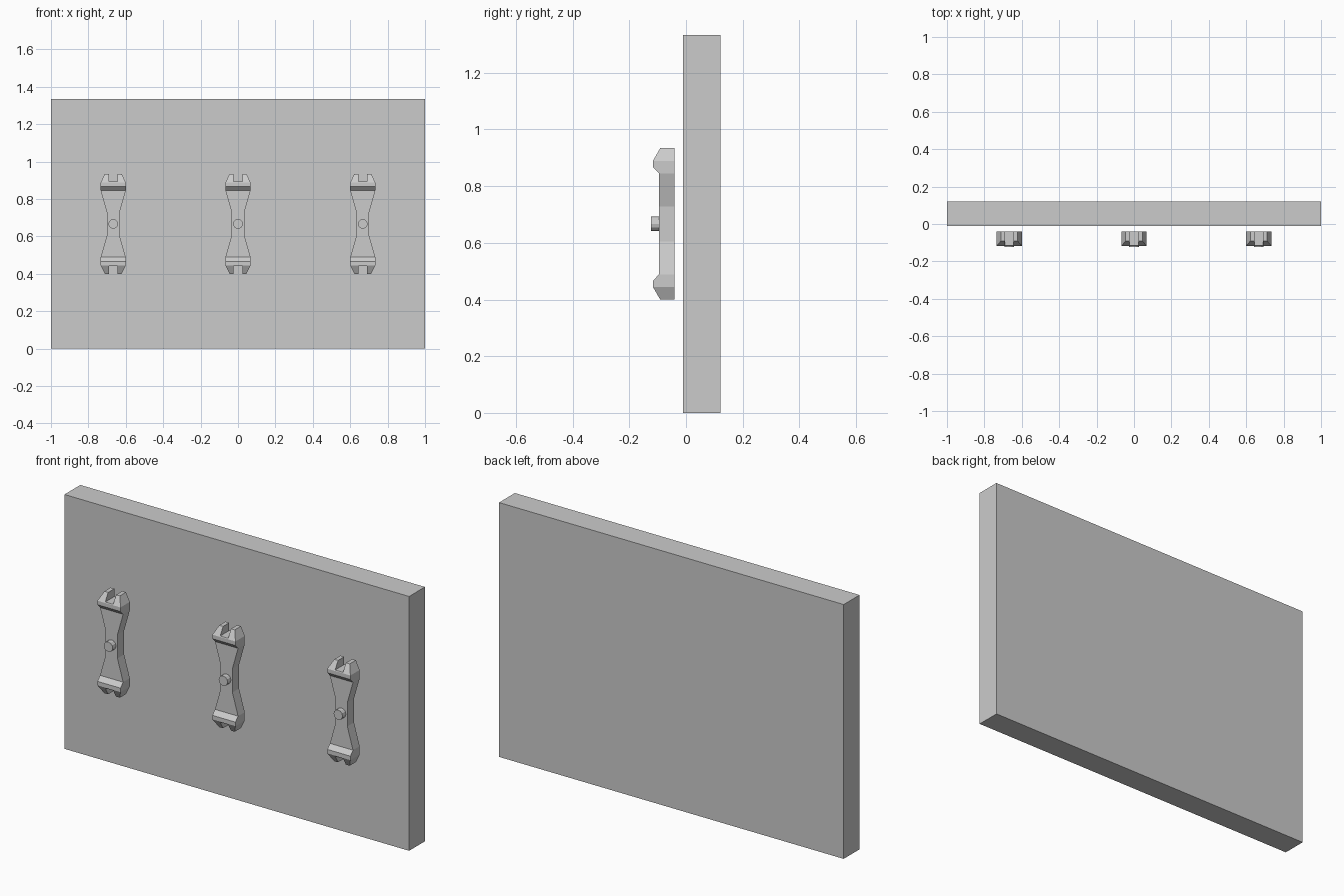
import bpy, bmesh
from math import radians
from mathutils import Matrix, Vector

if "Cube" in bpy.data.objects:
    bpy.data.objects.remove(bpy.data.objects["Cube"])

MID_Z = 0.667


def link(name, bm):
    bmesh.ops.recalc_face_normals(bm, faces=bm.faces)
    me = bpy.data.meshes.new(name)
    bm.to_mesh(me)
    bm.free()
    ob = bpy.data.objects.new(name, me)
    bpy.context.collection.objects.link(ob)
    return ob


def prism(name, points, offset):
    bm = bmesh.new()
    face = bm.faces.new([bm.verts.new(p) for p in points])
    ext = bmesh.ops.extrude_face_region(bm, geom=[face])
    verts = [v for v in ext["geom"] if isinstance(v, bmesh.types.BMVert)]
    bmesh.ops.translate(bm, verts=verts, vec=Vector(offset))
    return link(name, bm)


# Wall panel
bm = bmesh.new()
bmesh.ops.create_cube(bm, size=1, matrix=Matrix.Translation((0, 0.0555, MID_Z))
                      @ Matrix.Diagonal((2, 0.131, 1.334, 1)))
link("wall_panel", bm)

# Cleat front outline: one quarter (slot, prong, flare, waist), mirrored around
quarter = [(0.023, 0.226), (0.023, 0.267), (0.045, 0.267),
           (0.067, 0.222), (0.067, 0.178), (0.034, 0.062)]
right = quarter + [(x, -z) for x, z in reversed(quarter)]
outline = right + [(-x, -z) for x, z in right]
cleat = prism("cleat", [(x, -0.2, z) for x, z in outline], (0, 0.3, 0))

# Cleat side profile: raised heads at both ends
half = [(-0.04, 0.267), (-0.091, 0.267), (-0.117, 0.222),
        (-0.117, 0.201), (-0.095, 0.178)]
side = half + [(y, -z) for y, z in reversed(half)]
cutter = prism("side_profile_cutter", [(-0.2, y, z) for y, z in side], (0.4, 0, 0))

# Cleat body is where the two profiles overlap
mod = cleat.modifiers.new("profile", "BOOLEAN")
mod.operation = "INTERSECT"
mod.solver = "EXACT"
mod.object = cutter
bpy.context.view_layer.update()
deps = bpy.context.evaluated_depsgraph_get()
body = bpy.data.meshes.new_from_object(cleat.evaluated_get(deps))
bpy.data.objects.remove(cleat)
bpy.data.objects.remove(cutter)

# Centre pin
bm = bmesh.new()
bmesh.ops.create_cone(bm, cap_ends=True, segments=12, radius1=0.026, radius2=0.026,
                      depth=0.033, matrix=Matrix.Translation((0, -0.1065, 0))
                      @ Matrix.Rotation(radians(90), 4, "X"))
pin = link("pin", bm)
pin_mesh = pin.data
bpy.data.objects.remove(pin)

# Three cleats across the panel
for x in (-0.667, 0, 0.667):
    for name, mesh in (("cleat", body), ("cleat_pin", pin_mesh)):
        ob = bpy.data.objects.new(name, mesh)
        ob.location = (x, 0, MID_Z)
        bpy.context.collection.objects.link(ob)
